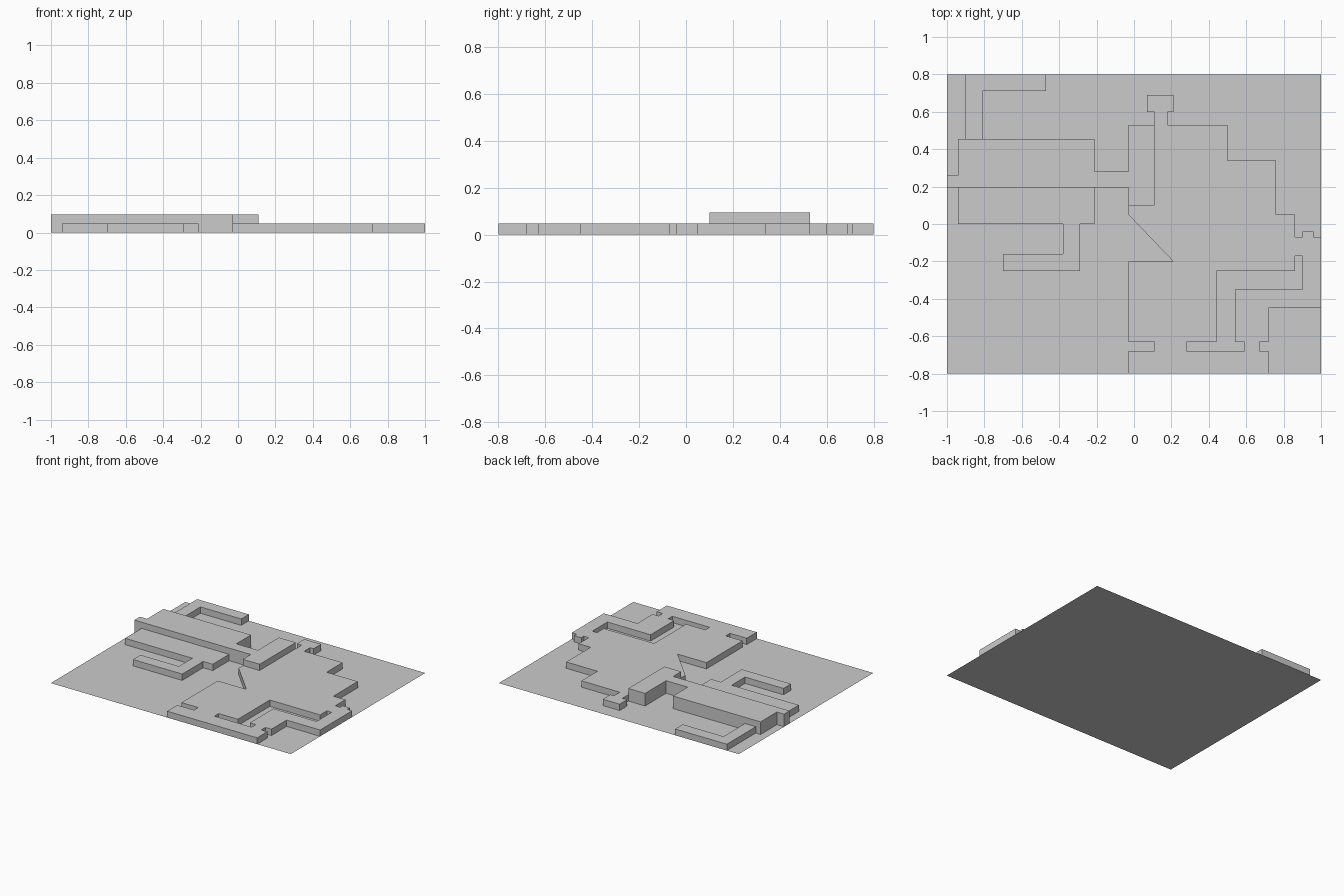
import bpy
import bmesh

old = bpy.data.objects.get("Cube")
if old:
    bpy.data.objects.remove(old, do_unlink=True)

LOW, HIGH = 0.048, 0.095

grey = bpy.data.materials.new("plain_grey")
grey.use_nodes = True
colour = (0.6, 0.6, 0.6, 1)
grey.diffuse_color = colour
grey.node_tree.nodes["Principled BSDF"].inputs["Base Color"].default_value = colour


def right_angled(x, y, *steps):
    """Corner points of a path whose steps alternate between a new x and a new y."""
    points = [(x, y)]
    for i, value in enumerate(steps):
        if i % 2 == 0:
            x = value
        else:
            y = value
        points.append((x, y))
    return points


def finish(name, bm):
    mesh = bpy.data.meshes.new(name)
    bm.to_mesh(mesh)
    bm.free()
    mesh.materials.append(grey)
    obj = bpy.data.objects.new(name, mesh)
    bpy.context.collection.objects.link(obj)
    return obj


def raised_block(name, height, *loops):
    """Flat top filled between the loops, with walls down to the ground."""
    bm = bmesh.new()
    rims = []
    for loop in loops:
        top = [bm.verts.new((x, y, height)) for x, y in loop]
        low = [bm.verts.new((x, y, 0)) for x, y in loop]
        for i in range(len(top)):
            rims.append(bm.edges.new((top[i - 1], top[i])))
            bm.faces.new((top[i - 1], top[i], low[i], low[i - 1]))
    fill = bmesh.ops.triangle_fill(bm, edges=rims, use_beauty=True, normal=(0, 0, 1))
    caps = [f for f in fill["geom"] if isinstance(f, bmesh.types.BMFace)]
    bmesh.ops.recalc_face_normals(bm, faces=bm.faces[:])
    caps[0].normal_update()
    if caps[0].normal.z < 0:
        bmesh.ops.reverse_faces(bm, faces=bm.faces[:])
    bmesh.ops.dissolve_limit(bm, angle_limit=0.01, verts=bm.verts[:], edges=bm.edges[:])
    return finish(name, bm)


# Thin ground sheet
bm = bmesh.new()
bm.faces.new([bm.verts.new((x, y, 0)) for x, y in right_angled(-1, -0.8, 1, 0.8, -1)])
finish("ground_sheet", bm)

# Large plateau with a triangular notch and a sunken channel
plateau = right_angled(
    -0.03, -0.8, 0.72, -0.68, 0.67, -0.63, 0.72, -0.45, 1, -0.07, 0.96, -0.04,
    0.9, -0.07, 0.86, 0.05, 0.76, 0.34, 0.5, 0.53, 0.18, 0.6, 0.21, 0.69,
    0.07, 0.6, 0.11, 0.1, -0.03, 0.05)
plateau += right_angled(0.21, -0.2, -0.03, -0.63, 0.11, -0.68, -0.03)
channel = right_angled(
    0.28, -0.68, 0.59, -0.63, 0.54, -0.35, 0.9, -0.17, 0.86, -0.25, 0.44, -0.63, 0.28)
raised_block("large_plateau", LOW, plateau, channel)

# Tall block with its narrow bridge and end tower
raised_block("tall_block", HIGH, right_angled(
    -1, 0.195, -0.03, 0.1, 0.11, 0.53, -0.03, 0.28, -0.21, 0.455, -0.94, 0.26, -1))

# Low step in front of the tall block, with a hooked arm
raised_block("front_step", LOW, right_angled(
    -0.94, 0, -0.38, -0.16, -0.7, -0.25, -0.29, 0, -0.21, 0.195, -0.94))

# Low bent wall behind the tall block
raised_block("back_wall", LOW, right_angled(
    -0.9, 0.455, -0.81, 0.71, -0.47, 0.8, -0.9))
